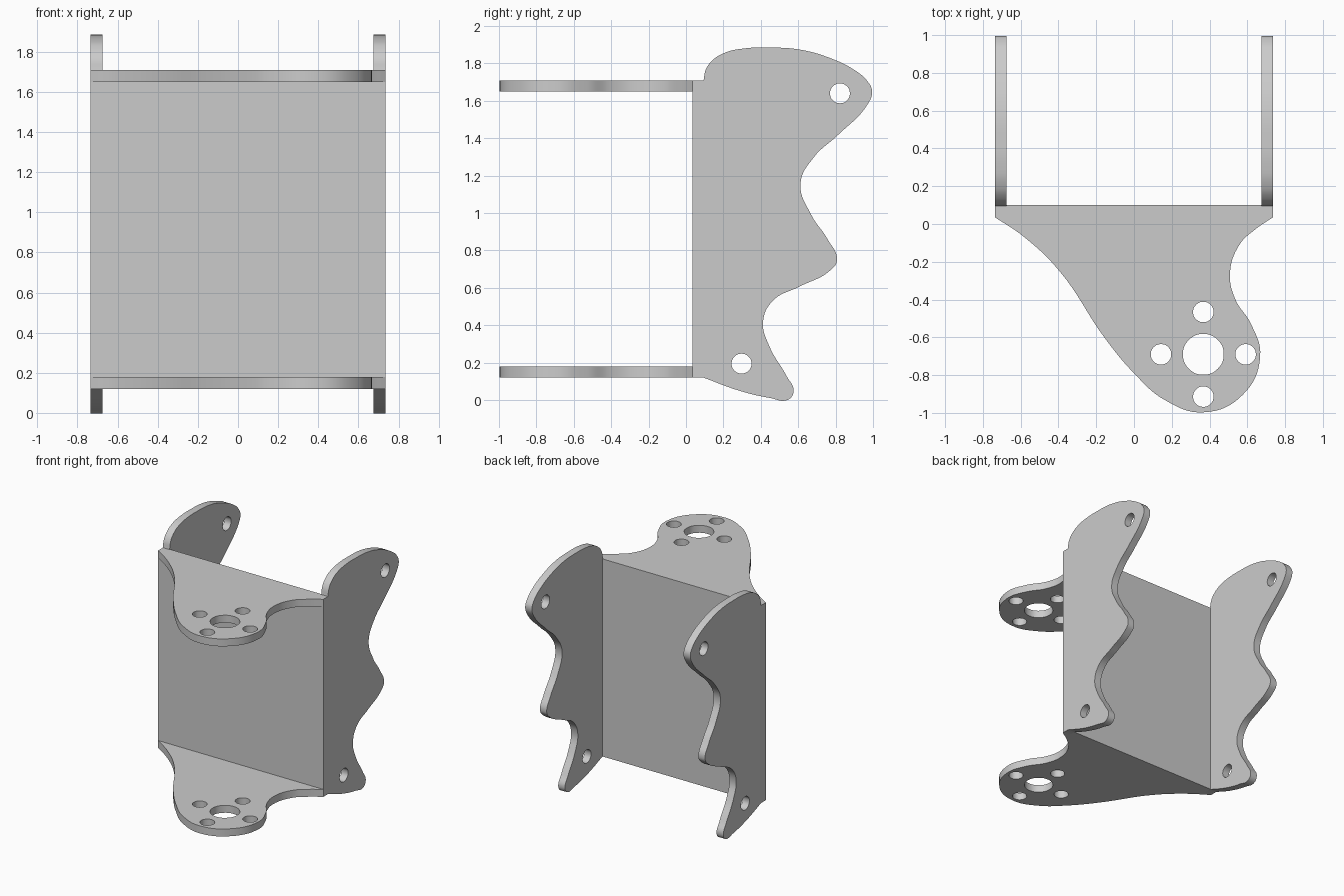
import bpy
import bmesh
import math
from mathutils import Matrix

cube = bpy.data.objects.get("Cube")
if cube:
    bpy.data.objects.remove(cube, do_unlink=True)

# One plain grey for the whole bracket
GREY = (0.6, 0.6, 0.6, 1)
metal = bpy.data.materials.new("grey metal")
metal.diffuse_color = GREY
metal.use_nodes = True
metal.node_tree.nodes["Principled BSDF"].inputs["Base Color"].default_value = GREY

THICK = 0.06
HALF_W = 0.735
FRONT, BACK = 0.035, 0.1
LOW, HIGH = 0.12, 1.71


def add_loop(curve, points, corners=()):
    """Closed smooth outline; the listed points stay sharp."""
    spline = curve.splines.new('BEZIER')
    spline.bezier_points.add(len(points) - 1)
    spline.use_cyclic_u = True
    for i, (bp, (u, v)) in enumerate(zip(spline.bezier_points, points)):
        bp.co = (u, v, 0)
        kind = 'VECTOR' if i in corners else 'AUTO'
        bp.handle_left_type = bp.handle_right_type = kind


def plate(name, outline, corners, holes, matrix):
    """Flat plate with round holes, cut from a curved profile."""
    curve = bpy.data.curves.new(name, 'CURVE')
    curve.dimensions = '2D'
    curve.fill_mode = 'BOTH'
    curve.resolution_u = 8
    curve.extrude = THICK / 2
    add_loop(curve, outline, corners)
    for u, v, r in holes:
        angles = [math.tau * k / 8 for k in range(8)]
        add_loop(curve, [(u + r * math.cos(a), v + r * math.sin(a)) for a in angles])
    obj = bpy.data.objects.new(name, curve)
    bpy.context.collection.objects.link(obj)
    bpy.ops.object.select_all(action='DESELECT')
    obj.select_set(True)
    bpy.context.view_layer.objects.active = obj
    bpy.ops.object.convert(target='MESH')
    obj = bpy.context.view_layer.objects.active
    finish(obj, matrix)


def finish(obj, matrix):
    """Weld, place, colour and shade a part."""
    bm = bmesh.new()
    bm.from_mesh(obj.data)
    bmesh.ops.remove_doubles(bm, verts=bm.verts, dist=0.0005)
    bm.transform(matrix)
    bmesh.ops.recalc_face_normals(bm, faces=bm.faces)
    bm.to_mesh(obj.data)
    bm.free()
    obj.data.materials.clear()
    obj.data.materials.append(metal)
    bpy.ops.object.select_all(action='DESELECT')
    obj.select_set(True)
    bpy.context.view_layer.objects.active = obj
    bpy.ops.object.shade_smooth_by_angle(angle=math.radians(30))


# Back plate between the two side plates
bpy.ops.mesh.primitive_cube_add(size=1)
web = bpy.context.object
web.name = "back_plate"
finish(web, Matrix.Translation((0, (FRONT + BACK) / 2, (LOW + HIGH) / 2))
       @ Matrix.Diagonal((2 * (HALF_W - THICK), BACK - FRONT, HIGH - LOW, 1)))

# Wavy side plates, outline in (y, z)
side = [
    (FRONT, HIGH), (FRONT, LOW), (0.094, LOW),
    (0.286, 0.05), (0.447, 0.012), (0.545, 0.002), (0.575, 0.045),
    (0.537, 0.13), (0.447, 0.285), (0.412, 0.42), (0.463, 0.53),
    (0.607, 0.607), (0.767, 0.69), (0.807, 0.746), (0.757, 0.86),
    (0.67, 0.99), (0.612, 1.158), (0.685, 1.30), (0.81, 1.415),
    (0.97, 1.58), (0.995, 1.65), (0.97, 1.705), (0.90, 1.765),
    (0.767, 1.83), (0.607, 1.874), (0.436, 1.885), (0.31, 1.88),
    (0.21, 1.858), (0.145, 1.82), (0.107, 1.77), (0.094, HIGH),
]
side_holes = [(0.823, 1.64, 0.053), (0.297, 0.195, 0.053)]
upright = Matrix(((0, 0, 1, 0), (1, 0, 0, 0), (0, 1, 0, 0), (0, 0, 0, 1)))
for name, sign in (("left_side_plate", 1), ("right_side_plate", -1)):
    shift = Matrix.Translation((sign * (HALF_W - THICK / 2), 0, 0))
    plate(name, side, (0, 1, 2, len(side) - 1), side_holes, shift @ upright)

# Horizontal mounting arms, outline in (x, y)
arm = [
    (HALF_W, FRONT), (-HALF_W, FRONT), (-0.58, -0.07),
    (-0.394, -0.25), (-0.15, -0.61), (0, -0.79), (0.16, -0.93),
    (0.367, -0.997), (0.575, -0.905), (0.668, -0.70), (0.62, -0.53),
    (0.537, -0.40), (0.508, -0.265), (0.558, -0.11), (0.64, -0.03),
]
cx, cy, ring = 0.367, -0.69, 0.224
arm_holes = [(cx, cy, 0.108)]
for k in range(4):
    a = k * math.pi / 2
    arm_holes.append((cx + ring * math.cos(a), cy + ring * math.sin(a), 0.054))
for name, z in (("lower_arm", LOW + THICK / 2), ("upper_arm", HIGH - THICK / 2)):
    plate(name, arm, (0, 1), arm_holes, Matrix.Translation((0, 0, z)))
